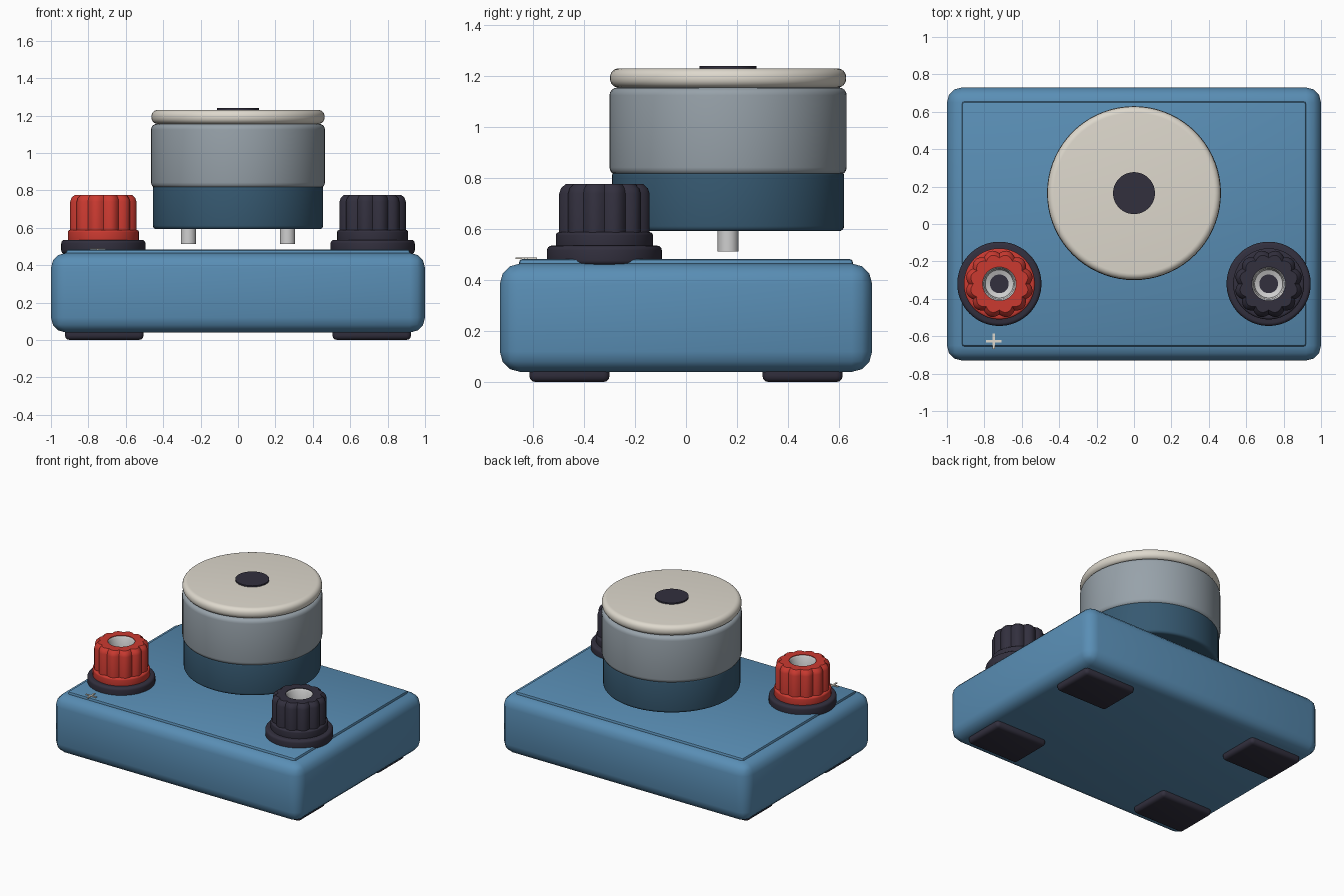
import bpy, bmesh, math

cube = bpy.data.objects.get("Cube")
if cube:
    bpy.data.objects.remove(cube, do_unlink=True)


def material(name, rgb):
    m = bpy.data.materials.new(name)
    m.use_nodes = True
    color = (*rgb, 1)
    m.diffuse_color = color
    m.node_tree.nodes["Principled BSDF"].inputs["Base Color"].default_value = color
    return m


BLUE = material("case blue", (0.10, 0.27, 0.46))
NAVY = material("deep blue", (0.037, 0.10, 0.165))
GREY = material("steel grey", (0.31, 0.36, 0.40))
CREAM = material("cream", (0.73, 0.69, 0.61))
BLACK = material("soft black", (0.032, 0.029, 0.048))
RED = material("red", (0.60, 0.042, 0.03))
SILVER = material("silver", (0.62, 0.62, 0.62))


def finish(name, bm, mat, loc, bevel=0, segments=3):
    bmesh.ops.recalc_face_normals(bm, faces=bm.faces)
    mesh = bpy.data.meshes.new(name)
    bm.to_mesh(mesh)
    bm.free()
    mesh.materials.append(mat)
    ob = bpy.data.objects.new(name, mesh)
    bpy.context.collection.objects.link(ob)
    ob.location = loc
    bpy.ops.object.select_all(action="DESELECT")
    ob.select_set(True)
    bpy.context.view_layer.objects.active = ob
    if bevel:
        mod = ob.modifiers.new("rounded edges", "BEVEL")
        mod.width, mod.segments = bevel, segments
        bpy.ops.object.modifier_apply(modifier=mod.name)
    bpy.ops.object.shade_smooth_by_angle(angle=math.radians(35))
    return ob


def box(name, mat, size, loc, bevel=0, segments=3):
    bm = bmesh.new()
    bmesh.ops.create_cube(bm, size=1)
    bmesh.ops.scale(bm, vec=size, verts=bm.verts)
    return finish(name, bm, mat, loc, bevel, segments)


def lathe(name, mat, profile, x, y, sides=72, flutes=0, depth=0):
    """Spin (radius, height) points; zero radius closes an end."""
    bm = bmesh.new()
    rings = []
    for r, z in profile:
        if r == 0:
            rings.append([bm.verts.new((0, 0, z))] * sides)
            continue
        ring = []
        for i in range(sides):
            a = math.tau * i / sides
            # Scalloped grip, fading out toward the middle
            cut = depth * (1 - abs(math.sin(a * flutes / 2))) if r > 0.14 else 0
            ring.append(bm.verts.new(((r - cut) * math.cos(a), (r - cut) * math.sin(a), z)))
        rings.append(ring)
    for low, high in zip(rings, rings[1:]):
        for i in range(sides):
            j = (i + 1) % sides
            corners = list(dict.fromkeys((low[i], low[j], high[j], high[i])))
            bm.faces.new(corners)
    return finish(name, bm, mat, (x, y, 0))


def disc(name, mat, r, z0, z1, x, y, bevel=0.0, steps=4, sides=72):
    """Solid cylinder with rounded rims."""
    arc = [math.pi / 2 * k / steps for k in range(steps + 1)] if bevel else [0]
    low = [(r - bevel + bevel * math.sin(a), z0 + bevel - bevel * math.cos(a)) for a in arc]
    if not bevel:
        low = [(r, z0)]
    high = [(p, z0 + z1 - z) for p, z in reversed(low)]
    return lathe(name, mat, [(0, z0)] + low + high + [(0, z1)], x, y, sides)


# Case with raised top panel
box("case", BLUE, (2, 1.46, 0.425), (0, 0, 0.2525), 0.08)
box("top_panel", BLUE, (1.84, 1.31, 0.04), (0, 0, 0.463), 0.014, 2)

# Rubber feet
for sx, side in ((-1, "right"), (1, "left")):
    for sy, end in ((-1, "front"), (1, "back")):
        box(f"{end}_{side}_foot", BLACK, (0.42, 0.315, 0.08),
            (sx * 0.715, sy * 0.457, 0.04), 0.025)

# Lamp holder drum: lower collar, body, lid and centre cap
DY = 0.165
disc("drum_collar", NAVY, 0.455, 0.592, 0.83, 0, DY, 0.02)
disc("drum_body", GREY, 0.465, 0.812, 1.155, 0, DY, 0.03)
disc("drum_neck", GREY, 0.43, 1.14, 1.17, 0, DY)
disc("drum_lid", CREAM, 0.463, 1.155, 1.23, 0, DY, 0.034, 6)
disc("lid_cap", BLACK, 0.112, 1.22, 1.24, 0, DY)
for sx, side in ((-1, "right"), (1, "left")):
    disc(f"{side}_pin", SILVER, 0.041, 0.512, 0.61, sx * 0.265, DY, sides=32)

# Binding posts
PY = -0.32
for x, side, mat in ((-0.72, "right", RED), (0.72, "left", BLACK)):
    disc(f"{side}_post_flange", BLACK, 0.225, 0.46, 0.535, x, PY, 0.018)
    disc(f"{side}_post_collar", mat, 0.19, 0.52, 0.588, x, PY, 0.012)
    grip = [(0.182, 0.58), (0.182, 0.74), (0.175, 0.76), (0.157, 0.776),
            (0.09, 0.776), (0.09, 0.74)]
    lathe(f"{side}_post_grip", mat, grip, x, PY, 120, 12, 0.018)
    cup = [(0.09, 0.772), (0.082, 0.762), (0.075, 0.67), (0.05, 0.66), (0.05, 0.64)]
    lathe(f"{side}_post_socket", SILVER, cup, x, PY, 48)
    disc(f"{side}_post_hole", BLACK, 0.05, 0.62, 0.655, x, PY, sides=48)

# Plus mark beside the red post
for name, size in (("plus_bar", (0.084, 0.012, 0.006)), ("plus_stem", (0.012, 0.084, 0.006))):
    box(name, CREAM, size, (-0.75, -0.627, 0.485))
